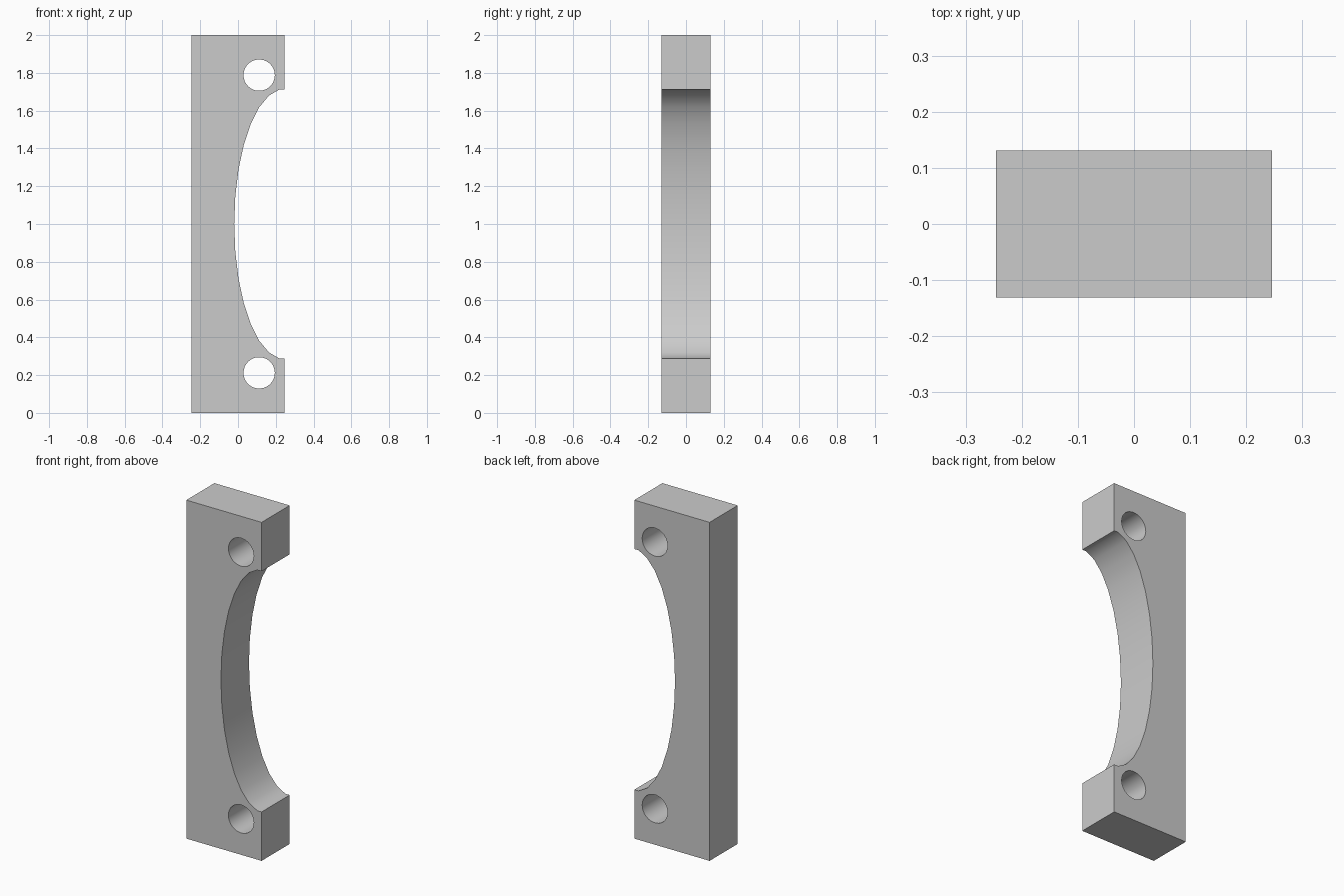
import bpy, bmesh, math

cube = bpy.data.objects.get("Cube")
if cube:
    bpy.data.objects.remove(cube, do_unlink=True)

HALF_X, HALF_Y, HEIGHT = 0.246, 0.131, 2.0
ARC_W, ARC_H, MID = 0.266, 0.715, 1.0


def ellipse(cx, cz, rx, rz, angles):
    return [(cx + rx * math.cos(math.radians(a)), cz + rz * math.sin(math.radians(a)))
            for a in angles]


# Outline: a tall plate with a half-ellipse bite in its +x edge
bite = ellipse(HALF_X, MID, ARC_W, ARC_H, range(96, 265, 12))
lip = ARC_H * math.sin(math.radians(84))
outline = [(HALF_X, MID - lip), (HALF_X, 0), (-HALF_X, 0),
           (-HALF_X, HEIGHT), (HALF_X, HEIGHT), (HALF_X, MID + lip)] + bite

# Two bolt holes, mirrored about mid height
holes = [ellipse(0.112, MID + s * 0.788, 0.083, 0.083, range(0, 360, 12)) for s in (-1, 1)]

# Filled profile with thickness
curve = bpy.data.curves.new("bracket_profile", "CURVE")
curve.dimensions = "2D"
curve.fill_mode = "BOTH"
curve.extrude = HALF_Y
for loop in [outline] + holes:
    spline = curve.splines.new("POLY")
    spline.points.add(len(loop) - 1)
    for point, (x, z) in zip(spline.points, loop):
        point.co = (x, z, 0, 1)
    spline.use_cyclic_u = True

bracket = bpy.data.objects.new("bracket", curve)
bpy.context.collection.objects.link(bracket)
bracket.rotation_euler.x = math.pi / 2
bpy.ops.object.select_all(action="DESELECT")
bracket.select_set(True)
bpy.context.view_layer.objects.active = bracket
bpy.ops.object.convert(target="MESH")
bracket = bpy.context.object
bpy.ops.object.transform_apply(location=False, rotation=True, scale=False)

# Weld the caps to the walls
bm = bmesh.new()
bm.from_mesh(bracket.data)
bmesh.ops.remove_doubles(bm, verts=bm.verts, dist=0.0005)
bmesh.ops.recalc_face_normals(bm, faces=bm.faces)
bm.to_mesh(bracket.data)
bm.free()

# Plain grey finish
grey = bpy.data.materials.new("light_grey")
grey.use_nodes = True
grey.diffuse_color = (0.6, 0.6, 0.6, 1)
grey.node_tree.nodes["Principled BSDF"].inputs["Base Color"].default_value = (0.6, 0.6, 0.6, 1)
bracket.data.materials.clear()
bracket.data.materials.append(grey)
bpy.ops.object.shade_smooth_by_angle(angle=math.radians(30))
